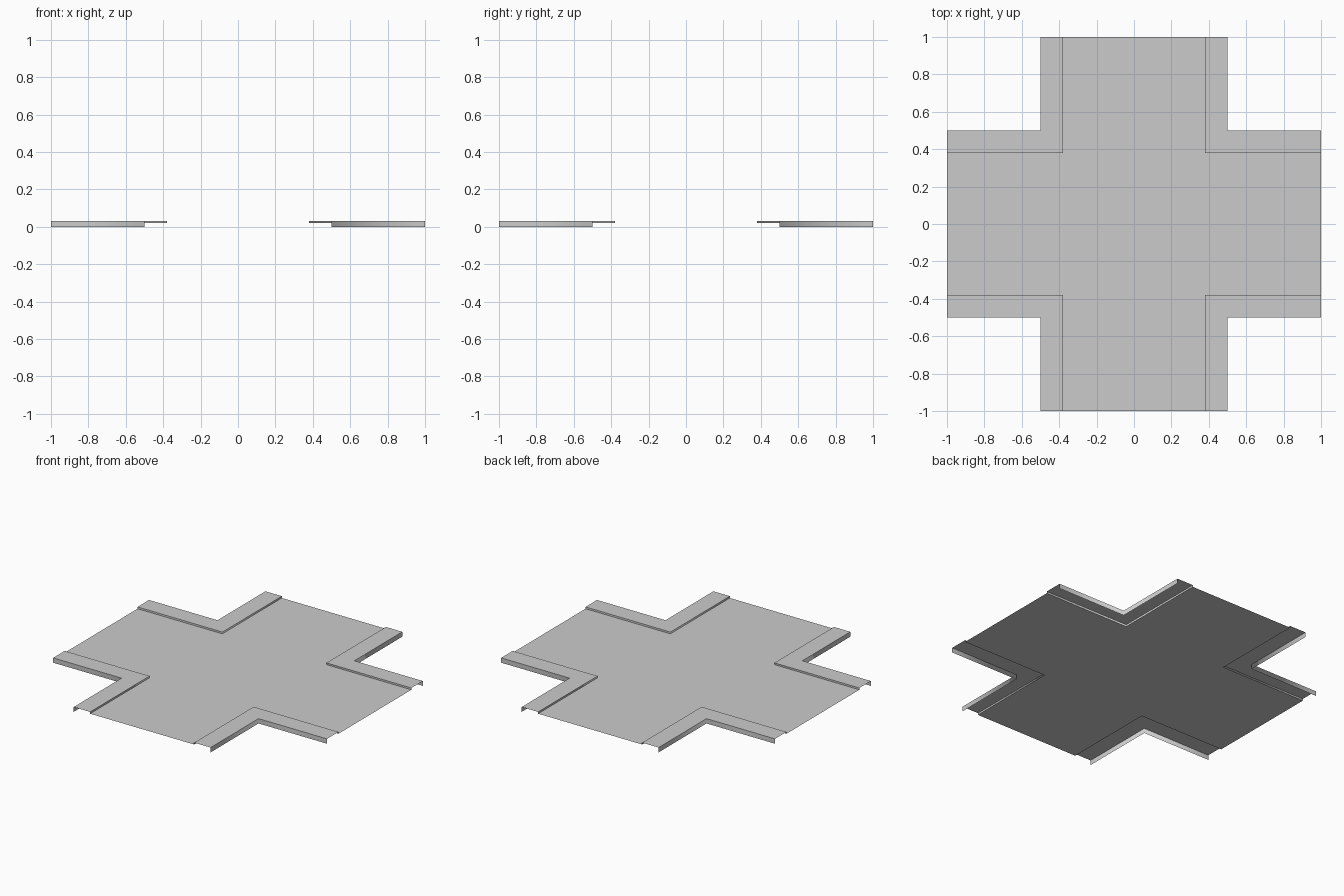
import bpy
import bmesh
from math import pi
from mathutils import Matrix

cube = bpy.data.objects.get("Cube")
if cube:
    bpy.data.objects.remove(cube, do_unlink=True)

ROAD, KERB, END = 0.38, 0.5, 1.0
ROAD_Z, KERB_Z = 0.02, 0.032

grey = bpy.data.materials.new("concrete grey")
grey.use_nodes = True
colour = (0.6, 0.6, 0.6, 1)
grey.diffuse_color = colour
grey.node_tree.nodes["Principled BSDF"].inputs["Base Color"].default_value = colour


def add_object(name, bm):
    mesh = bpy.data.meshes.new(name)
    bm.to_mesh(mesh)
    bm.free()
    mesh.materials.append(grey)
    obj = bpy.data.objects.new(name, mesh)
    bpy.context.collection.objects.link(obj)


# Cross-shaped road surface
bm = bmesh.new()
outline = []
for turn in range(4):
    spin = Matrix.Rotation(turn * pi / 2, 3, "Z")
    for x, y in ((END, -ROAD), (END, ROAD), (ROAD, ROAD)):
        outline.append(bm.verts.new(spin @ Matrix.Translation((x, y, ROAD_Z)).translation))
bm.faces.new(outline)
add_object("road_surface", bm)

# Four L-shaped kerbs: inner riser, flat top and outer skirt, open underneath
profile = [(ROAD, ROAD_Z), (ROAD, KERB_Z), (KERB, KERB_Z), (KERB, 0)]
corners = ("back_left", "back_right", "front_right", "front_left")
for turn, corner in enumerate(corners):
    bm = bmesh.new()
    rows = [[bm.verts.new(p) for p in ((END, d, z), (d, d, z), (d, END, z))]
            for d, z in profile]
    for low, high in zip(rows, rows[1:]):
        for i in range(2):
            face = bm.faces.new((low[i], low[i + 1], high[i + 1], high[i]))
            face.normal_flip()
            face.smooth = True
    # Crisp long edges, soft turn at the corner
    for row in rows:
        for a, b in zip(row, row[1:]):
            bm.edges.get((a, b)).smooth = False
    bm.normal_update()
    if bm.faces[:][2].normal.z < 0:
        bmesh.ops.reverse_faces(bm, faces=bm.faces[:])
    bmesh.ops.rotate(bm, verts=bm.verts[:], cent=(0, 0, 0),
                     matrix=Matrix.Rotation(turn * pi / 2, 3, "Z"))
    add_object("kerb_" + corner, bm)
